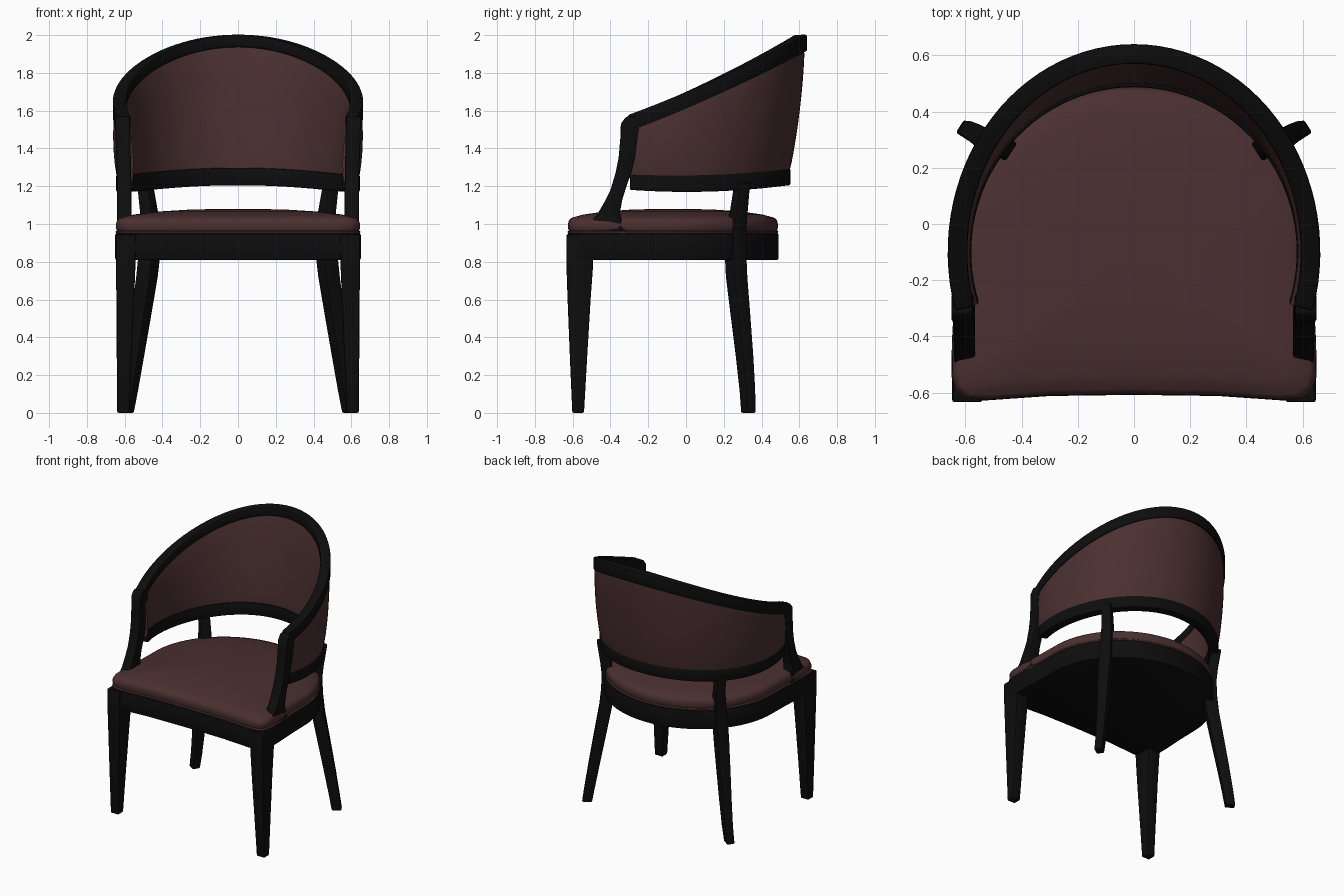
import bpy, bmesh, math
from mathutils import Vector

if "Cube" in bpy.data.objects:
    bpy.data.objects.remove(bpy.data.objects["Cube"])


def material(name, rgb):
    m = bpy.data.materials.new(name)
    m.diffuse_color = (*rgb, 1)
    m.use_nodes = True
    m.node_tree.nodes["Principled BSDF"].inputs["Base Color"].default_value = m.diffuse_color
    return m


BLACK = material("black wood", (0.004, 0.004, 0.004))
FABRIC = material("burgundy fabric", (0.07, 0.029, 0.03))


def loft(name, sections, mat, bevel=0.008, side=1):
    """Skin a list of equal-length point loops and cap both ends."""
    bm = bmesh.new()
    rings = [[bm.verts.new((p[0] * side, p[1], p[2])) for p in s] for s in sections]
    for a, b in zip(rings, rings[1:]):
        n = len(a)
        for i in range(n):
            j = (i + 1) % n
            bm.faces.new((a[i], a[j], b[j], b[i]))
    bm.faces.new(rings[0])
    bm.faces.new(rings[-1])
    bmesh.ops.recalc_face_normals(bm, faces=bm.faces)
    if bevel:
        sharp = [e for e in bm.edges if e.calc_face_angle(0) > math.radians(40)]
        bmesh.ops.bevel(bm, geom=sharp, offset=bevel, segments=2, profile=0.5,
                        affect='EDGES', clamp_overlap=True)
    me = bpy.data.meshes.new(name)
    bm.to_mesh(me)
    bm.free()
    me.materials.append(mat)
    ob = bpy.data.objects.new(name, me)
    bpy.context.collection.objects.link(ob)
    bpy.ops.object.select_all(action='DESELECT')
    ob.select_set(True)
    bpy.context.view_layer.objects.active = ob
    bpy.ops.object.shade_smooth_by_angle(angle=math.radians(35))
    return ob


# ---- seat outline: bowed front, rounded corners, elliptical back
right = [(0, -.608), (.3, -.612), (.53, -.628), (.6, -.622), (.638, -.59),
         (.65, -.54), (.648, -.42), (.64, -.27)]
arc = [(.637 * math.cos(t), -.11 + .60 * math.sin(t))
       for t in (math.pi * i / 40 for i in range(41))]
outline = right + arc + [(-x, y) for x, y in right[:0:-1]]


def seat_ring(scale, z, cy=-.07):
    return [(x * scale, cy + (y - cy) * scale, z) for x, y in outline]


loft("seat_frame", [seat_ring(1, .81), seat_ring(1, .95)], BLACK)

# ---- domed cushion with a piping line at its base
loft("seat_cushion", [seat_ring(s, z) for s, z in (
    (.975, .945), (.995, .952), (.998, .96), (.985, .966), (.992, .975),
    (.994, 1.0), (.985, 1.02), (.965, 1.032), (.85, 1.05), (.65, 1.066),
    (.4, 1.076), (.15, 1.08), (.02, 1.08))], FABRIC, 0)

# ---- curved back: two elliptical rails, the upper one sloping
CY = -.1
N = 56


def top_rail_z(y):
    return 1.655 + .44 * y + .1 * y * y


def low_rail_z(y):
    return 1.215 + .13 * y * y


def rail_point(s, a, b, y_front, zf):
    """Centre point and outward normal at s (0 right end, 1 left end)."""
    t0 = math.asin((y_front - CY) / b)
    t = t0 + s * (math.pi - 2 * t0)
    p = Vector((a * math.cos(t), CY + b * math.sin(t), 0))
    p.z = zf(p.y)
    n = Vector((math.cos(t) / a, math.sin(t) / b, 0)).normalized()
    return p, n


def upper(s):
    return rail_point(s, .628, .705, -.30, top_rail_z)


def lower(s):
    return rail_point(s, .612, .62, -.29, low_rail_z)


def rail(name, fn, profile):
    secs = []
    for i in range(N + 1):
        p, n = fn(i / N)
        secs.append([p + n * o + Vector((0, 0, h)) for o, h in profile])
    loft(name, secs, BLACK)


rail("top_rail", upper, [(.035, .045), (.035, -.045), (-.035, -.018), (-.035, .043)])
rail("lower_rail", lower, [(.033, .045), (.033, -.045), (-.033, -.045), (-.033, .048)])

# ---- padded back panel between the rails, bulging on both faces
secs = []
for i in range(N + 1):
    (pl, nl), (pu, nu) = lower(i / N), upper(i / N)
    inner, outer = [], []
    for k in range(11):
        v = k / 10
        p, n = pl.lerp(pu, v), nl.lerp(nu, v).normalized()
        puff = math.sin(math.pi * v) ** .6 if 0 < v < 1 else 0
        inner.append(p - n * (.02 + .018 * puff))
        outer.append(p + n * (.02 + .02 * puff))
    secs.append(inner + outer[::-1])
loft("back_panel", secs, FABRIC, 0)

# ---- arm posts: x range, front (y, z), back (y, z)
ARM = [(.565, .64, -.555, .94, -.31, .94), (.565, .64, -.515, 1.0, -.335, .99),
       (.565, .64, -.47, 1.05, -.35, 1.06), (.565, .64, -.43, 1.12, -.337, 1.13),
       (.565, .64, -.40, 1.18, -.315, 1.2), (.566, .642, -.373, 1.27, -.288, 1.28),
       (.568, .645, -.357, 1.35, -.267, 1.37), (.57, .648, -.348, 1.45, -.255, 1.45),
       (.572, .65, -.345, 1.53, -.25, 1.50), (.572, .65, -.318, 1.568, -.255, 1.57)]

# ---- rear legs run from the floor to the lower rail: centre x, y, z, half widths
REAR = [(.592, .33, 0, .034, .027), (.572, .325, .12, .036, .03),
        (.545, .31, .3, .039, .034), (.512, .288, .52, .042, .039),
        (.482, .268, .72, .044, .043), (.468, .262, .85, .045, .043),
        (.463, .266, .97, .042, .04), (.472, .28, 1.07, .037, .036),
        (.493, .298, 1.22, .033, .032)]
out, tan = Vector((.84, .54, 0)), Vector((-.54, .84, 0))

# ---- front legs: z, x range, y range
FRONT = [(0, .575, .64, -.602, -.54), (.3, .563, .642, -.615, -.523),
         (.6, .55, .644, -.627, -.505), (.78, .543, .646, -.633, -.492),
         (.945, .54, .647, -.634, -.488)]

for side, tag in ((1, "right"), (-1, "left")):
    loft("arm_post_" + tag,
         [[(x0, y0, z0), (x1, y0, z0), (x1, y1, z1), (x0, y1, z1)]
          for x0, x1, y0, z0, y1, z1 in ARM], BLACK, side=side)
    loft("rear_leg_" + tag,
         [[Vector((x, y, z)) + out * r * a + tan * t * b
           for a, b in ((1, 1), (-1, 1), (-1, -1), (1, -1))]
          for x, y, z, r, t in REAR], BLACK, side=side)
    loft("front_leg_" + tag,
         [[(x0, y0, z), (x1, y0, z), (x1, y1, z), (x0, y1, z)]
          for z, x0, x1, y0, y1 in FRONT], BLACK, side=side)
